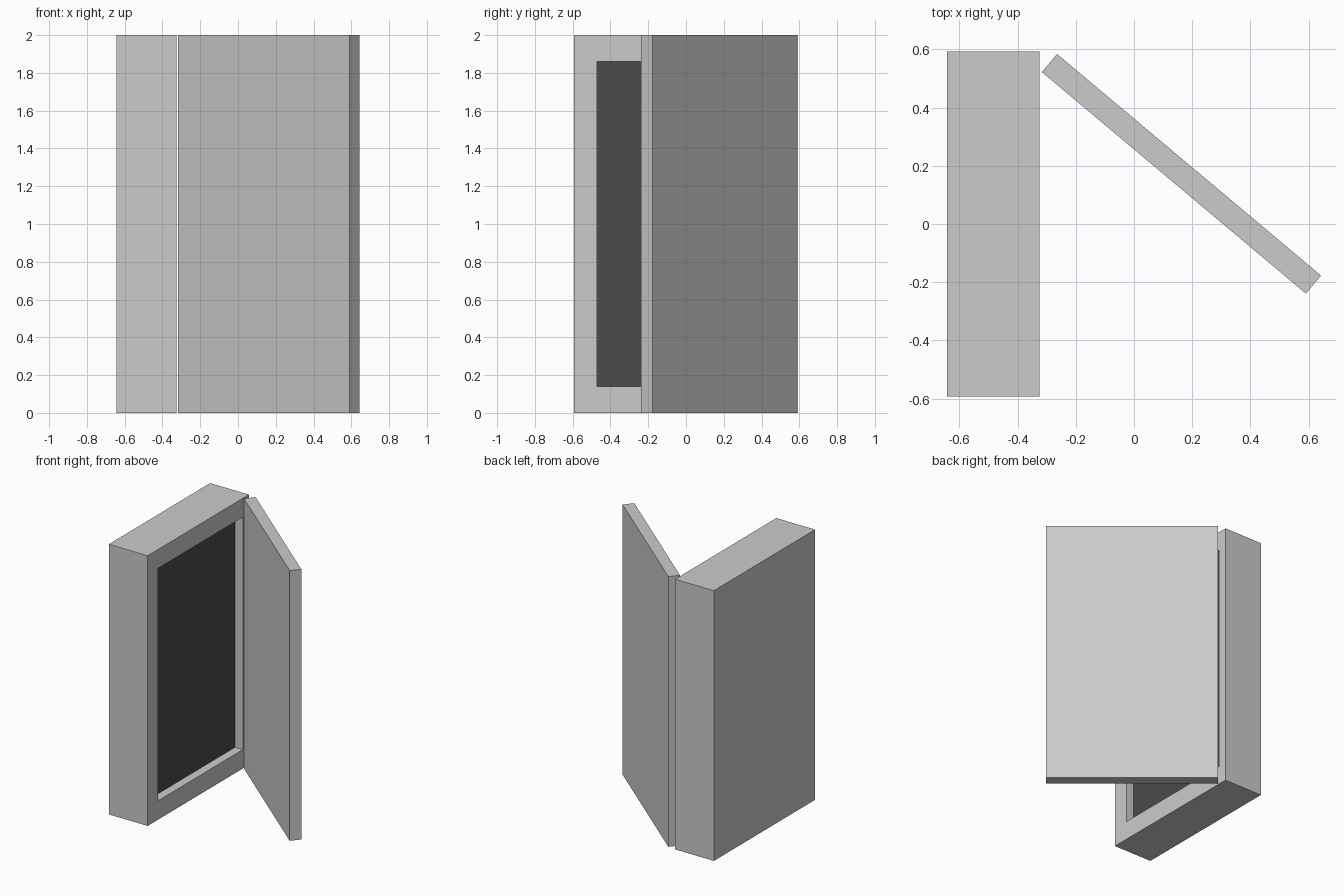
import bpy, bmesh
from math import radians
from mathutils import Matrix, Vector

if "Cube" in bpy.data.objects:
    bpy.data.objects.remove(bpy.data.objects["Cube"])


def make_object(name, bm):
    mesh = bpy.data.meshes.new(name)
    bm.to_mesh(mesh)
    bm.free()
    obj = bpy.data.objects.new(name, mesh)
    bpy.context.collection.objects.link(obj)
    return obj


def box(bm, lo, hi):
    lo, hi = Vector(lo), Vector(hi)
    mat = Matrix.Translation((lo + hi) / 2) @ Matrix.Diagonal((*(hi - lo), 1))
    return bmesh.ops.create_cube(bm, size=1, matrix=mat)["verts"]


X0, X1, Y, H = -0.643, -0.325, 0.592, 2.0
OPEN_Y, OPEN_Z, DEPTH = (-0.47, 0.523), (0.14, 1.86), 0.064

# Cabinet body: the +x face is inset to the opening and pushed in
bm = bmesh.new()
box(bm, (X0, -Y, 0), (X1, Y, H))
bm.normal_update()
front = max(bm.faces, key=lambda f: f.normal.x)
bmesh.ops.inset_individual(bm, faces=[front], thickness=0.1)
for v in front.verts:
    v.co.y = OPEN_Y[v.co.y > 0]
    v.co.z = OPEN_Z[v.co.z > 1]
bmesh.ops.inset_individual(bm, faces=[front], thickness=0.0)
for v in front.verts:
    v.co.x = X1 - DEPTH
front.material_index = 1
bmesh.ops.recalc_face_normals(bm, faces=bm.faces)
body = make_object("cabinet_body", bm)

# Dark recessed back panel
grey = bpy.data.materials.new("body_grey")
grey.diffuse_color = (0.8, 0.8, 0.8, 1)
grey.use_nodes = True
grey.node_tree.nodes["Principled BSDF"].inputs["Base Color"].default_value = grey.diffuse_color
dark = bpy.data.materials.new("dark_interior")
dark.diffuse_color = (0.07, 0.07, 0.07, 1)
dark.use_nodes = True
dark.node_tree.nodes["Principled BSDF"].inputs["Base Color"].default_value = dark.diffuse_color
body.data.materials.append(grey)
body.data.materials.append(dark)

# Door, swung open about its hinge edge
bm = bmesh.new()
box(bm, (0, 0, 0), (2 * Y, 0.081, H))
door = make_object("door", bm)
door.data.materials.append(grey)
door.location = (-0.3165, 0.522, 0)
door.rotation_euler.z = radians(-40)
